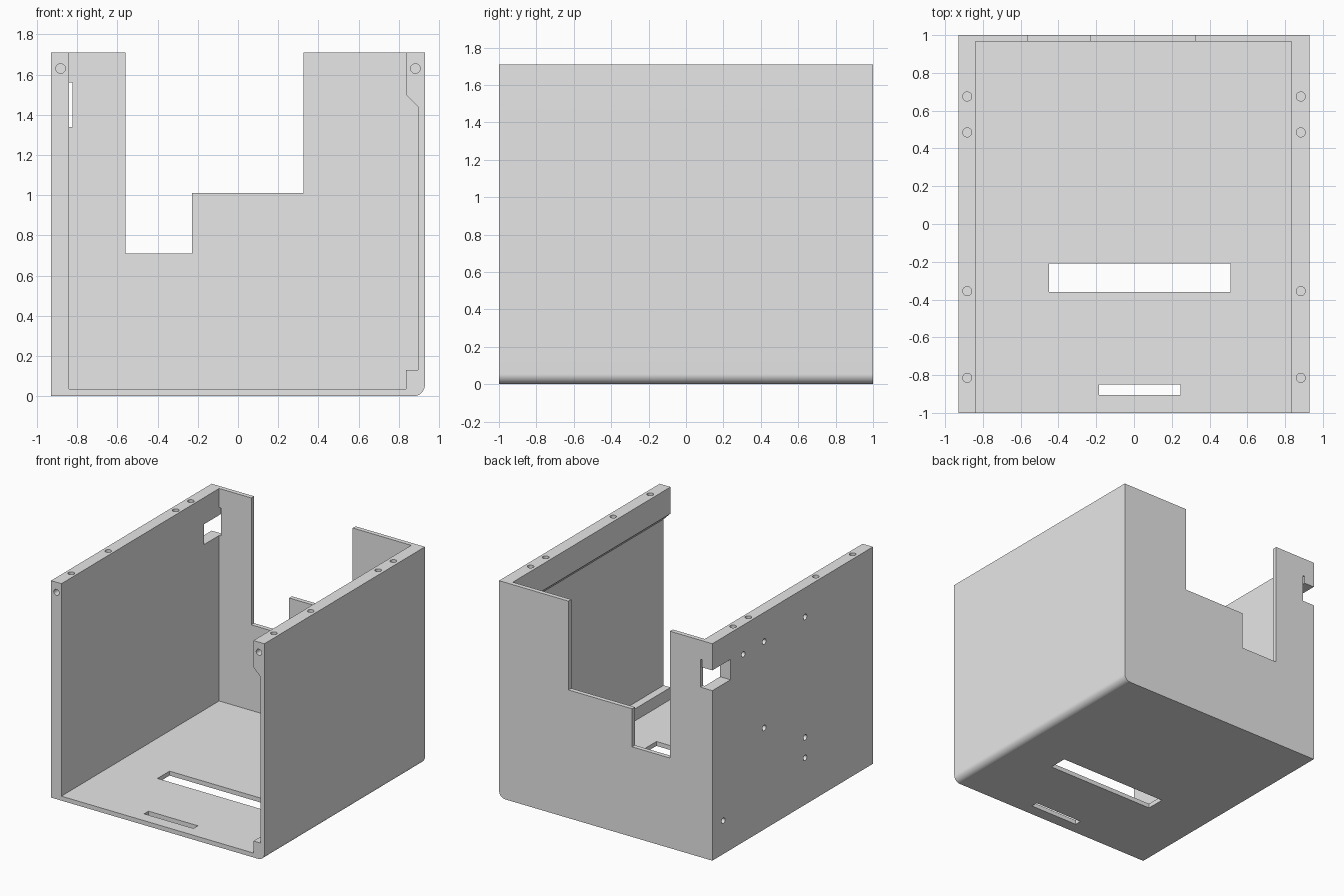
import bpy, bmesh, math
from mathutils import Matrix, Vector

if "Cube" in bpy.data.objects:
    bpy.data.objects.remove(bpy.data.objects["Cube"])

W, H = 0.93, 1.71        # half width, height
R = 0.055                # rounded lower right corner


def finish(name, bm):
    bmesh.ops.recalc_face_normals(bm, faces=bm.faces)
    me = bpy.data.meshes.new(name)
    bm.to_mesh(me)
    bm.free()
    ob = bpy.data.objects.new(name, me)
    bpy.context.collection.objects.link(ob)
    return ob


def prism(name, profile, y0, y1):
    """Extrude an x-z profile along y."""
    bm = bmesh.new()
    face = bm.faces.new([bm.verts.new((x, y0, z)) for x, z in profile])
    ext = bmesh.ops.extrude_face_region(bm, geom=[face])
    verts = [v for v in ext["geom"] if isinstance(v, bmesh.types.BMVert)]
    bmesh.ops.translate(bm, verts=verts, vec=(0, y1 - y0, 0))
    return finish(name, bm)


def rect(x0, x1, z0, z1):
    return [(x0, z0), (x1, z0), (x1, z1), (x0, z1)]


def drills(name, points, axis, depth, radius=0.024):
    """Blind round holes centred on points of a surface."""
    bm = bmesh.new()
    turn = Vector((0, 0, 1)).rotation_difference(Vector(axis)).to_matrix().to_4x4()
    for p in points:
        bmesh.ops.create_cone(bm, cap_ends=True, segments=20, radius1=radius,
                              radius2=radius, depth=depth * 2,
                              matrix=Matrix.Translation(p) @ turn)
    return finish(name, bm)


# Solid body with one rounded lower edge
arc = [(W - R + R * math.sin(a), R - R * math.cos(a))
       for a in (math.pi / 2 * i / 12 for i in range(13))]
case = prism("case", [(-W, 0)] + arc + [(W, H), (-W, H)], -1, 1)

cutters = [
    # Inner space, with the recess in the right wall
    prism("cavity_cutter", [(-0.84, 0.035), (0.835, 0.035), (0.835, 0.13),
                            (0.895, 0.13), (0.895, 1.44), (0.835, 1.50),
                            (0.835, 1.9), (-0.84, 1.9)], -1.2, 0.965),
    # Stepped opening in the back wall
    prism("back_notch_cutter", [(-0.56, 0.71), (-0.23, 0.71), (-0.23, 1.01),
                                (0.325, 1.01), (0.325, 1.9), (-0.56, 1.9)], 0.9, 1.2),
    # Corner port through left and back walls
    prism("port_cutter", [(-1.1, 1.34), (-0.825, 1.34), (-0.825, 1.56),
                          (-0.84, 1.56), (-0.84, 1.50), (-1.1, 1.50)], 0.775, 1.2),
    # Floor slots
    prism("large_slot_cutter", rect(-0.45, 0.51, -0.1, 0.1), -0.36, -0.21),
    prism("small_slot_cutter", rect(-0.185, 0.245, -0.1, 0.1), -0.905, -0.85),
    # Screw holes in the top rims, front rims and left side
    drills("top_hole_cutter", [(s * 0.883, y, H) for s in (-1, 1)
                               for y in (0.675, 0.485, -0.355, -0.815)], (0, 0, 1), 0.12),
    drills("front_hole_cutter", [(s * 0.883, -1, 1.63) for s in (-1, 1)], (0, 1, 0), 0.12),
    drills("side_hole_cutter", [(-W, y, z) for y, z in (
        (-0.155, 1.48), (0.354, 1.48), (0.615, 1.48), (0.354, 0.80),
        (-0.155, 0.53), (-0.155, 0.37), (0.863, 0.263))], (1, 0, 0), 0.06, 0.022),
]

bpy.context.view_layer.objects.active = case
case.select_set(True)
for cutter in cutters:
    mod = case.modifiers.new(cutter.name, "BOOLEAN")
    mod.operation = "DIFFERENCE"
    mod.solver = "EXACT"
    mod.object = cutter
    bpy.ops.object.modifier_apply(modifier=mod.name)
for cutter in cutters:
    bpy.data.objects.remove(cutter)

# Plain grey finish
grey = bpy.data.materials.new("grey")
grey.diffuse_color = (0.8, 0.8, 0.8, 1)
grey.use_nodes = True
grey.node_tree.nodes["Principled BSDF"].inputs["Base Color"].default_value = grey.diffuse_color
case.data.materials.clear()
case.data.materials.append(grey)
bpy.ops.object.shade_smooth_by_angle(angle=math.radians(30))
